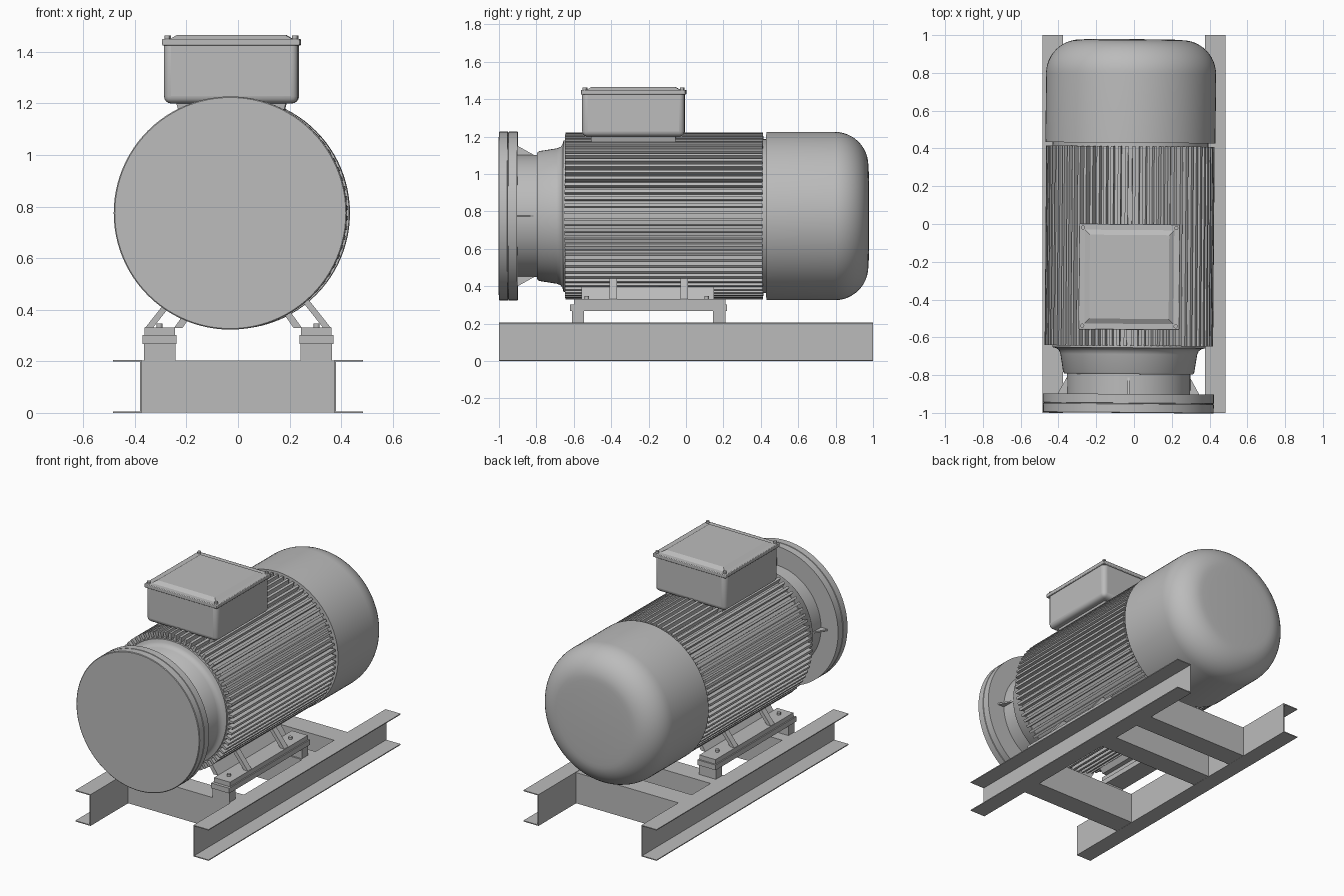
import bpy, bmesh, math
from mathutils import Matrix, Vector

cube = bpy.data.objects.get("Cube")
if cube:
    bpy.data.objects.remove(cube, do_unlink=True)

grey = bpy.data.materials.new("machine_grey")
grey.use_nodes = True
COLOUR = (0.5, 0.5, 0.5, 1)
grey.diffuse_color = COLOUR
grey.node_tree.nodes["Principled BSDF"].inputs["Base Color"].default_value = COLOUR

# The motor axis sits slightly off centre and slightly turned
AXIS = Matrix.Translation((-0.022, 0, 0.775)) @ Matrix.Rotation(-0.008, 4, 'Z')


def finish(name, bm, matrix=None, smooth=True, bevel=0.0, segments=2):
    bmesh.ops.recalc_face_normals(bm, faces=bm.faces)
    mesh = bpy.data.meshes.new(name)
    bm.to_mesh(mesh)
    bm.free()
    mesh.materials.append(grey)
    obj = bpy.data.objects.new(name, mesh)
    bpy.context.collection.objects.link(obj)
    if matrix:
        obj.matrix_world = matrix
    if bevel:
        mod = obj.modifiers.new("bevel", 'BEVEL')
        mod.width = bevel
        mod.segments = segments
    if smooth:
        bpy.ops.object.select_all(action='DESELECT')
        obj.select_set(True)
        bpy.context.view_layer.objects.active = obj
        bpy.ops.object.shade_smooth_by_angle(angle=math.radians(35))
    return obj


def add_box(bm, x, y, z, matrix=None):
    size = [b - a for a, b in (x, y, z)]
    mid = Vector([(a + b) / 2 for a, b in (x, y, z)])
    m = Matrix.Translation(mid) @ Matrix.Diagonal((*size, 1))
    bmesh.ops.create_cube(bm, size=1, matrix=(matrix @ m) if matrix else m)


def box(name, x, y, z, **kw):
    bm = bmesh.new()
    add_box(bm, x, y, z)
    return finish(name, bm, **kw)


def lathe(name, profile, steps=96):
    """Spin (y, radius) points round the motor axis."""
    bm = bmesh.new()
    verts = [bm.verts.new((r, y, 0)) for y, r in profile]
    edges = [bm.edges.new(pair) for pair in zip(verts, verts[1:])]
    bmesh.ops.spin(bm, geom=verts + edges, cent=(0, 0, 0), axis=(0, 1, 0),
                   angle=math.tau, steps=steps)
    bmesh.ops.remove_doubles(bm, verts=bm.verts, dist=0.0001)
    return finish(name, bm, AXIS)


def prism(name, points, y0, y1, side=1):
    """Extrude an (x, z) outline along y; side -1 mirrors it."""
    bm = bmesh.new()
    face = bm.faces.new([bm.verts.new((x * side, y0, z)) for x, z in points])
    geom = bmesh.ops.extrude_face_region(bm, geom=[face])["geom"]
    for v in geom:
        if isinstance(v, bmesh.types.BMVert):
            v.co.y = y1
    return finish(name, bm, smooth=False)


def knobs(name, places, radius, height, matrix=None):
    bm = bmesh.new()
    for p in places:
        bmesh.ops.create_cone(bm, cap_ends=True, segments=12, radius1=radius,
                              radius2=radius, depth=height,
                              matrix=Matrix.Translation(p))
    return finish(name, bm, matrix)


# Base frame: two channel rails and three cross members
T = 0.006
channel = [(0.375, 0), (0.485, 0), (0.485, T), (0.381, T),
           (0.381, 0.2), (0.485, 0.2), (0.485, 0.206), (0.375, 0.206)]
for side, label in ((1, "left"), (-1, "right")):
    prism(label + "_rail", channel, -1, 1, side)
for label, y in (("front", -0.61), ("middle", 0.135), ("back", 0.47)):
    box(label + "_cross_member", (-0.376, 0.376), (y, y + 0.14), (0.001, 0.203), smooth=False)

# Feet: posts, support bar, foot plate, sloped web, struts and bolts
for side, label in ((1, "left"), (-1, "right")):
    def span(a, b):
        return tuple(sorted((a * side, b * side)))
    for y, end in ((-0.61, "front"), (0.145, "back")):
        box(f"{label}_{end}_post", span(0.243, 0.365), (y, y + 0.065), (0.2, 0.275), smooth=False)
    box(label + "_support_bar", span(0.238, 0.37), (-0.62, 0.22), (0.268, 0.302), smooth=False)
    box(label + "_foot_plate", span(0.245, 0.362), (-0.6, 0.21), (0.302, 0.332), smooth=False)
    prism(label + "_foot_web", [(0.215, 0.33), (0.248, 0.33), (0.19, 0.41), (0.16, 0.41)],
          -0.56, 0.15, side)
    for y in (-0.41, -0.03):
        prism(label + "_foot_strut", [(0.33, 0.33), (0.36, 0.33), (0.265, 0.45), (0.235, 0.45)],
              y, y + 0.04, side)
    knobs(label + "_foot_bolts", [(0.305 * side, y, 0.337) for y in (-0.53, 0.11)], 0.012, 0.02)

# Mounting flange, neck and bearing bell
lathe("front_flange", [(-1, 0), (-1, 0.448), (-0.997, 0.452), (-0.953, 0.452), (-0.951, 0.447),
                       (-0.949, 0.447), (-0.947, 0.452), (-0.9, 0.452), (-0.9, 0.3)])
lathe("neck", [(-0.91, 0.327), (-0.79, 0.327)])
lathe("bearing_bell", [(-0.795, 0.3), (-0.795, 0.34), (-0.785, 0.347), (-0.69, 0.362),
                       (-0.67, 0.37), (-0.66, 0.385), (-0.655, 0.405), (-0.63, 0.405)])

# Four triangular ribs between neck and flange
bm = bmesh.new()
for k in range(4):
    turn = Matrix.Rotation(k * math.pi / 2, 4, 'Y')
    rings = [[bm.verts.new(turn @ Vector((r, y, t)))
              for y, r in ((-0.9, 0.31), (-0.9, 0.375), (-0.81, 0.325), (-0.81, 0.31))]
             for t in (-0.005, 0.005)]
    bm.faces.new(rings[0])
    bm.faces.new(rings[1])
    for i in range(4):
        j = (i + 1) % 4
        bm.faces.new((rings[0][i], rings[0][j], rings[1][j], rings[1][i]))
finish("flange_ribs", bm, AXIS, smooth=False)

# Finned motor barrel
lathe("barrel", [(-0.64, 0.3), (-0.64, 0.412), (0.44, 0.412), (0.44, 0.3)])
bm = bmesh.new()
FINS = 72
for k in range(FINS):
    turn = Matrix.Rotation((k + 0.5) * math.tau / FINS, 4, 'Y')
    add_box(bm, (0.4, 0.446), (-0.645, 0.412), (-0.008, 0.008), turn)
finish("cooling_fins", bm, AXIS, smooth=False)

# Rounded fan cover
R = 0.18
arc = [(0.795 + R * math.sin(a), 0.27 + R * math.cos(a))
       for a in (i * math.pi / 24 for i in range(13))]
lathe("fan_cover", [(0.43, 0.4), (0.43, 0.45)] + arc + [(0.978, 0.22), (0.979, 0)])

# Terminal box: tapered neck, rounded body, lid with raised panel, screws
BOX = Matrix.Translation((-0.025, -0.28, 0)) @ Matrix.Rotation(-0.008, 4, 'Z')


def frustum(name, low, high, z0, z1):
    bm = bmesh.new()
    add_box(bm, (-1, 1), (-1, 1), (0, 1))
    for v in bm.verts:
        w, d = high if v.co.z > 0.5 else low
        v.co = (v.co.x * w, v.co.y * d, z1 if v.co.z > 0.5 else z0)
    return finish(name, bm, BOX, smooth=False)


frustum("terminal_neck", (0.19, 0.22), (0.215, 0.228), 1.12, 1.21)
box("terminal_box", (-0.26, 0.26), (-0.273, 0.273), (1.2, 1.45), matrix=BOX, bevel=0.028, segments=4)
box("terminal_lid", (-0.267, 0.267), (-0.28, 0.28), (1.425, 1.45), matrix=BOX, bevel=0.004)
frustum("lid_panel", (0.238, 0.25), (0.21, 0.222), 1.449, 1.466)
knobs("lid_screws", [(sx * 0.247, sy * 0.26, 1.455) for sx in (-1, 1) for sy in (-1, 1)],
      0.011, 0.016, BOX)
